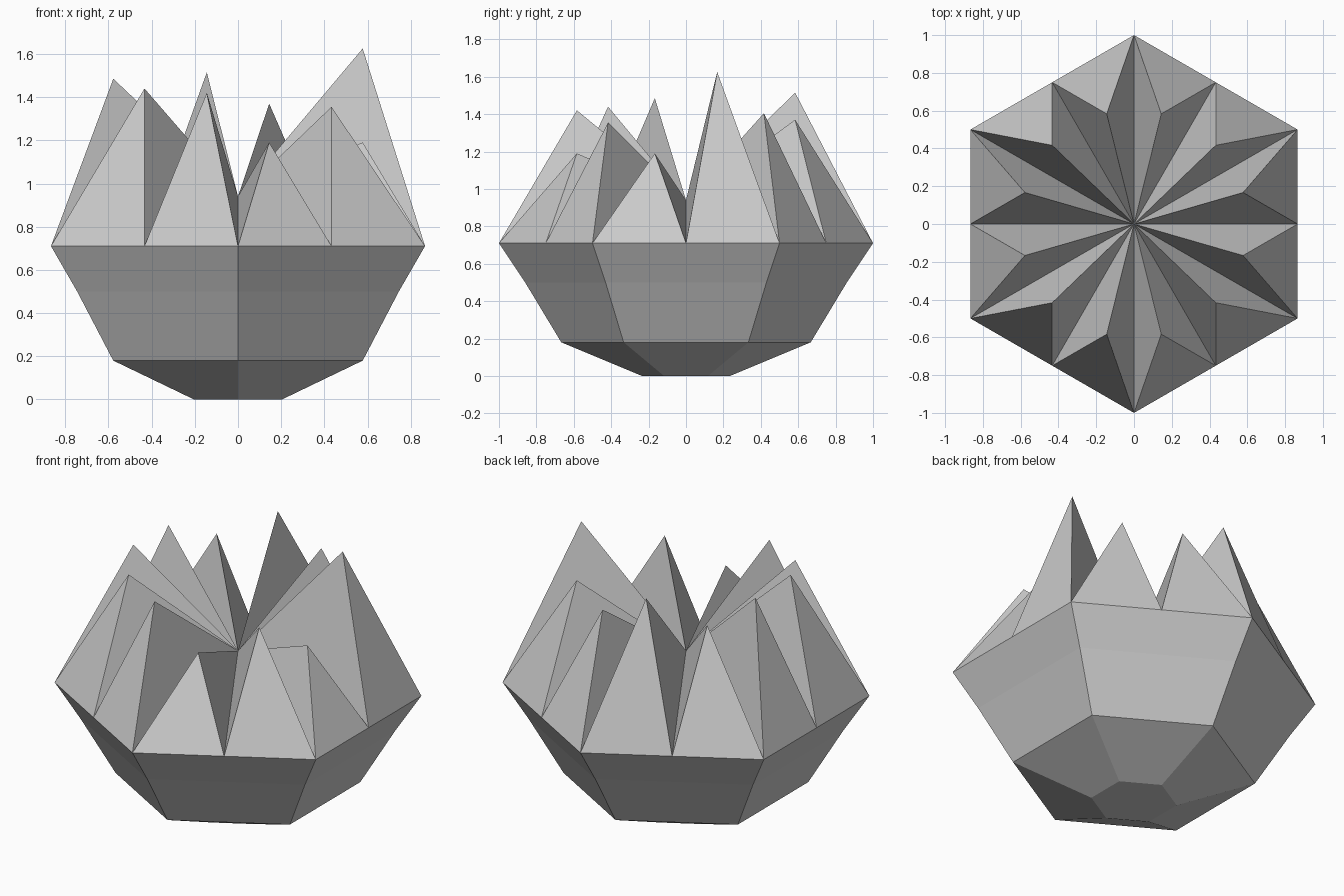
import bpy, bmesh
from math import sin, cos, radians
from mathutils import Vector

cube = bpy.data.objects.get("Cube")
if cube:
    bpy.data.objects.remove(cube, do_unlink=True)

# One plain grey for the whole stone
grey = bpy.data.materials.new("stone_grey")
grey.use_nodes = True
grey.diffuse_color = (0.6, 0.6, 0.6, 1)
grey.node_tree.nodes["Principled BSDF"].inputs["Base Color"].default_value = grey.diffuse_color

RIM_Z = 0.71


def hexagon(radius, z):
    """Six corners, the first at 30 degrees, counter-clockwise."""
    return [Vector((radius * cos(radians(30 + 60 * i)),
                    radius * sin(radians(30 + 60 * i)), z)) for i in range(6)]


def finish(bm, name):
    mesh = bpy.data.meshes.new(name)
    bm.to_mesh(mesh)
    bm.free()
    mesh.materials.append(grey)
    obj = bpy.data.objects.new(name, mesh)
    bpy.context.collection.objects.link(obj)
    return obj


# Faceted bowl: stacked hexagons with a flat base
bm = bmesh.new()
profile = [(0.235, 0), (0.667, 0.18), (0.86, 0.5), (1, RIM_Z)]
rings = [[bm.verts.new(p) for p in hexagon(r, z)] for r, z in profile]
bm.faces.new(reversed(rings[0]))
for low, high in zip(rings, rings[1:]):
    for i in range(6):
        j = (i + 1) % 6
        bm.faces.new((low[i], low[j], high[j], high[i]))
finish(bm, "faceted_bowl")

# Rim points: each corner followed by the middle of the next side
corners = hexagon(1, RIM_Z)
rim = []
for i, corner in enumerate(corners):
    rim += [corner, (corner + corners[(i + 1) % 6]) / 2]

# Crown of twelve pyramids around a raised centre, counter-clockwise from 30 degrees
heights = [1.405, 1.37, 1.515, 1.367, 1.475, 1.485,
           1.44, 1.42, 1.19, 1.355, 1.19, 1.625]
bm = bmesh.new()
centre = bm.verts.new((0, 0, 0.94))
rim_verts = [bm.verts.new(p) for p in rim]
for i, height in enumerate(heights):
    a, b = rim_verts[i], rim_verts[(i + 1) % 12]
    tip_at = (a.co + b.co) / 3
    tip = bm.verts.new((tip_at.x, tip_at.y, height))
    for p, q in ((a, b), (b, centre), (centre, a)):
        bm.faces.new((p, q, tip))
finish(bm, "spiked_crown")
